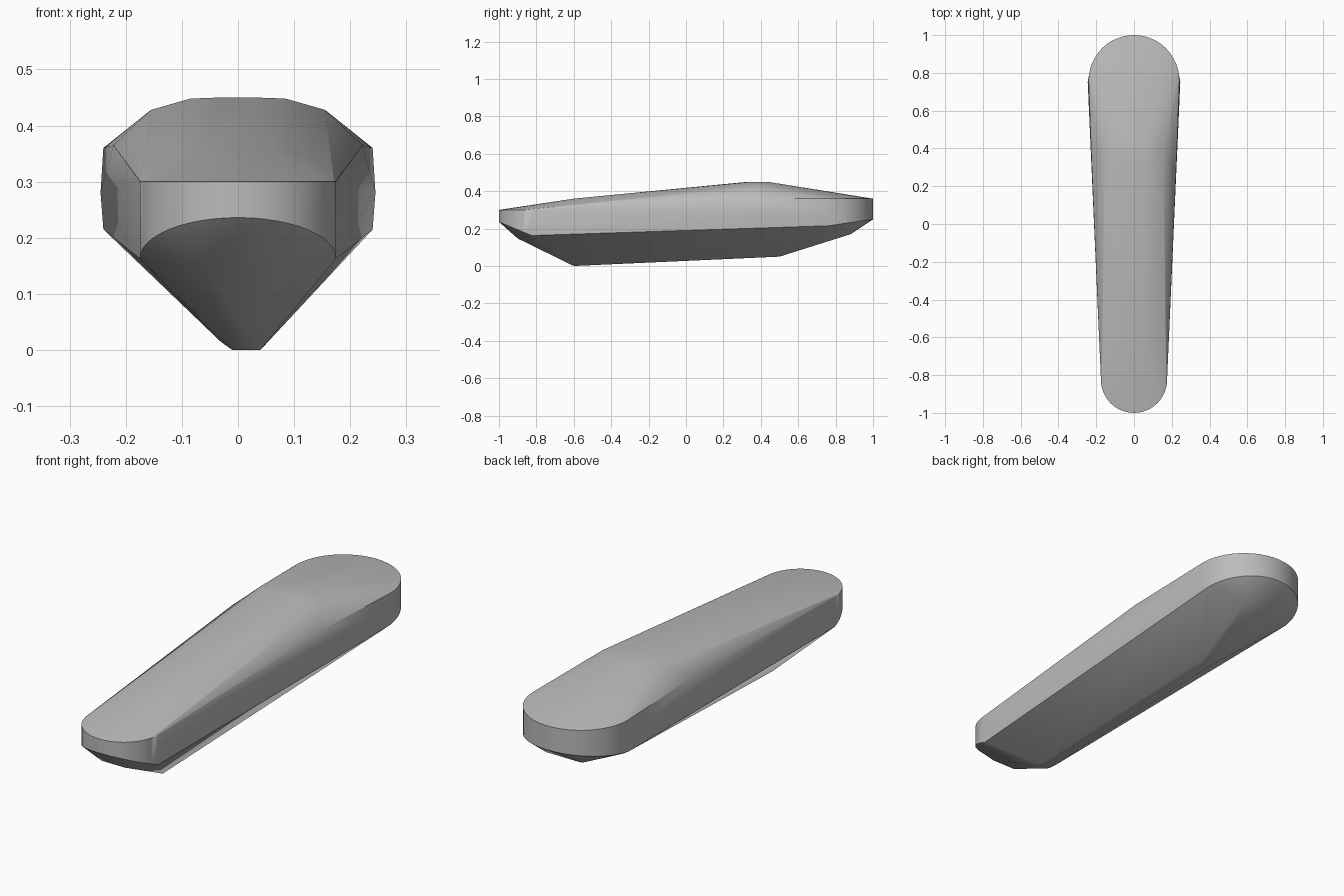
import bpy, bmesh, math

if "Cube" in bpy.data.objects:
    bpy.data.objects.remove(bpy.data.objects["Cube"], do_unlink=True)

# Single grey material
grey = bpy.data.materials.new("plain grey")
grey.use_nodes = True
colour = (0.5, 0.5, 0.5, 1.0)
grey.diffuse_color = colour
grey.node_tree.nodes["Principled BSDF"].inputs["Base Color"].default_value = colour


def end_arc(radius, centre_y, tip_y, z_side, z_tip, segments=24):
    """Half-round rim in plan, tilted from z_side at the flanks to z_tip at the end."""
    points = []
    for i in range(segments + 1):
        a = math.pi * i / segments
        s = math.sin(a)
        points.append((radius * math.cos(a),
                       centre_y + (tip_y - centre_y) * s,
                       z_side + (z_tip - z_side) * s))
    return points


def mirrored(points):
    """Each point on both sides of the centre plane."""
    return [(side * x, y, z) for x, y, z in points for side in (1, -1)]


# Rounded ends: upper and lower rims of the side band
points = end_arc(0.175, -0.825, -1.0, 0.30, 0.30)
points += end_arc(0.175, -0.825, -1.0, 0.163, 0.236)
points += end_arc(0.24, 0.76, 1.0, 0.36, 0.36)
points += end_arc(0.24, 0.76, 1.0, 0.215, 0.25)

# Flanks: slight bulge near the wide end and the kink of the upper rim
points += mirrored([(0.245, 0.75, 0.28), (0.222, 0.27, 0.365)])

# Crown: rising back with its short flat ridge
points += mirrored([(0.06, -0.6, 0.36), (0.12, -0.6, 0.348),
                    (0.085, 0.33, 0.448), (0.155, 0.38, 0.428),
                    (0.03, 0.33, 0.45), (0.07, 0.45, 0.448)])

# Keel: lowest edge near the narrow end, rising to the wide end
points += [(-0.01, -0.6, 0.0), (0.04, -0.6, 0.0), (-0.03, -0.58, 0.014)]
points += mirrored([(0.03, 0.5, 0.05), (0.09, 0.88, 0.17), (0.06, -0.9, 0.147)])

# Skin the guide points into one closed convex body
bm = bmesh.new()
for p in points:
    bm.verts.new(p)
bmesh.ops.remove_doubles(bm, verts=bm.verts[:], dist=0.0005)
hull = bmesh.ops.convex_hull(bm, input=bm.verts[:])
spare = {e for e in hull["geom_interior"] + hull["geom_unused"]
         if isinstance(e, bmesh.types.BMVert)}
bmesh.ops.delete(bm, geom=list(spare), context="VERTS")
bmesh.ops.recalc_face_normals(bm, faces=bm.faces[:])

mesh = bpy.data.meshes.new("tapered_body")
bm.to_mesh(mesh)
bm.free()
body = bpy.data.objects.new("tapered_body", mesh)
body.data.materials.append(grey)
bpy.context.collection.objects.link(body)

# Smooth shading with the rims kept crisp
bpy.ops.object.select_all(action="DESELECT")
body.select_set(True)
bpy.context.view_layer.objects.active = body
bpy.ops.object.shade_smooth_by_angle(angle=math.radians(35))
